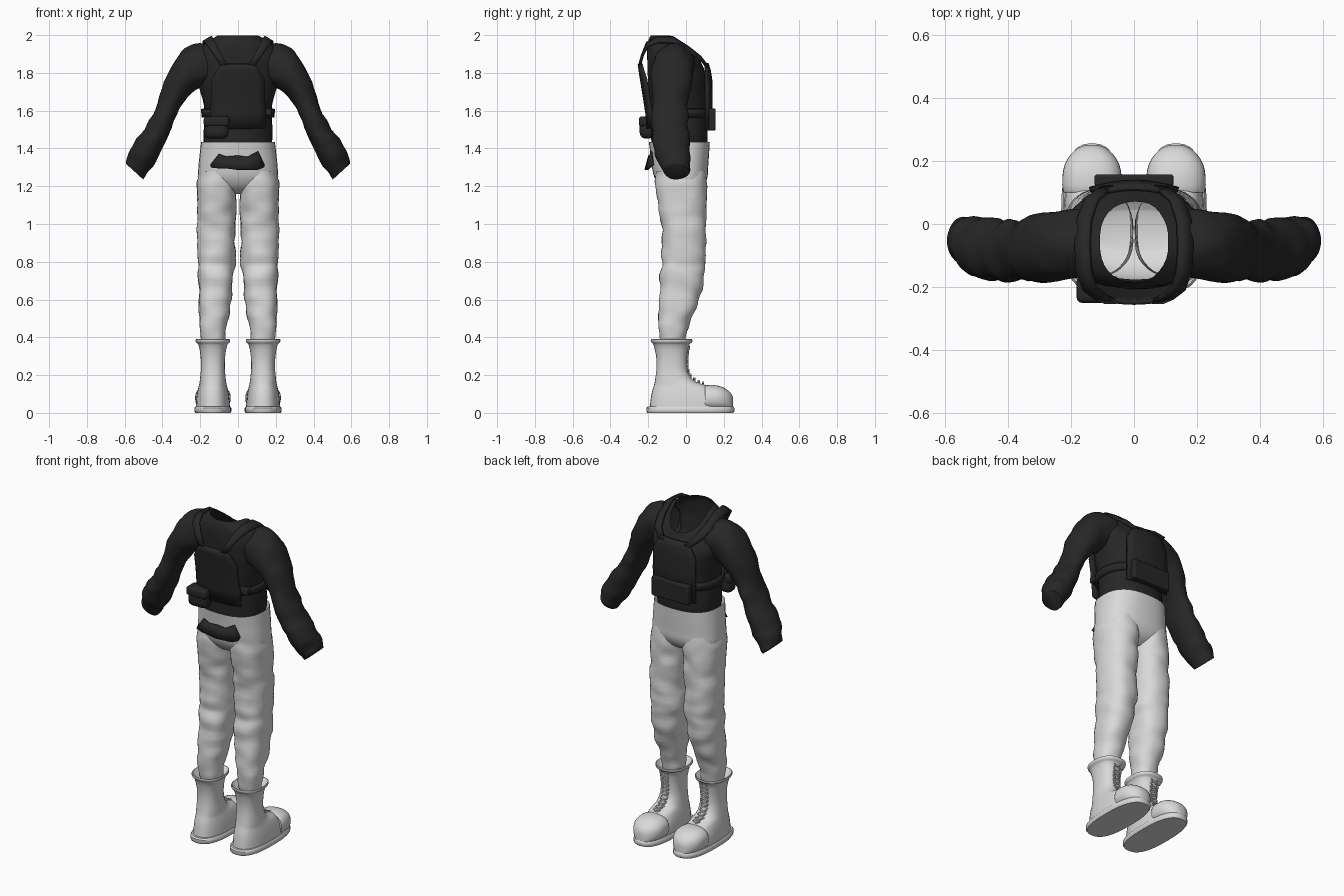
import bpy, bmesh, math
from mathutils import Vector, Matrix, noise

if "Cube" in bpy.data.objects:
    bpy.data.objects.remove(bpy.data.objects["Cube"])


def material(name, value):
    m = bpy.data.materials.new(name)
    m.diffuse_color = (value, value, value, 1)
    m.use_nodes = True
    m.node_tree.nodes["Principled BSDF"].inputs["Base Color"].default_value = m.diffuse_color
    return m


BLACK = material("black cloth", 0.02)
GREY = material("light grey cloth", 0.7)


def finish(bm, name, mat, mirror=False, solid=0, bevel=0, angle=40):
    bmesh.ops.recalc_face_normals(bm, faces=bm.faces)
    me = bpy.data.meshes.new(name)
    bm.to_mesh(me)
    bm.free()
    ob = bpy.data.objects.new(name, me)
    bpy.context.collection.objects.link(ob)
    me.materials.append(mat)
    bpy.ops.object.select_all(action='DESELECT')
    ob.select_set(True)
    bpy.context.view_layer.objects.active = ob
    bpy.ops.object.shade_smooth_by_angle(angle=math.radians(angle))
    if solid:
        s = ob.modifiers.new("thickness", 'SOLIDIFY')
        s.thickness, s.offset = solid, 0
    if bevel:
        b = ob.modifiers.new("soft edges", 'BEVEL')
        b.width, b.segments = bevel, 3
    if mirror:
        ob.modifiers.new("mirror", 'MIRROR')
    return ob


def ring(c, u, v, n=2.0, count=32):
    """Superellipse ring around c with half axes u and v."""
    c, u, v = Vector(c), Vector(u), Vector(v)
    pts = []
    for i in range(count):
        a = 2 * math.pi * i / count
        ca, sa = math.cos(a), math.sin(a)
        pts.append(c + u * math.copysign(abs(ca) ** (2 / n), ca)
                   + v * math.copysign(abs(sa) ** (2 / n), sa))
    return pts


def level(z, cx, rx, y0, y1, n=2.3, drop=0):
    """Horizontal ring; drop lowers the part towards +y."""
    pts = ring((cx, (y0 + y1) / 2, z), (rx, 0, 0), (0, (y1 - y0) / 2, 0), n)
    for p in pts:
        p.z -= drop * max(0, p.y + 0.07)
    return pts


def loft(name, rings, mat, sub=4, folds=0, cap0=False, cap1=False, **kw):
    """Skin the rings with a smooth spline, optionally with cloth folds."""
    dense = []
    for i in range(len(rings) - 1):
        a, b = rings[max(i - 1, 0)], rings[i]
        c, d = rings[i + 1], rings[min(i + 2, len(rings) - 1)]
        for s in range(sub):
            t = s / sub
            dense.append([q + 0.5 * t * ((r - p) + t * ((2 * p - 5 * q + 4 * r - w)
                          + t * (3 * (q - r) + w - p))) for p, q, r, w in zip(a, b, c, d)])
    dense.append(rings[-1])
    bm = bmesh.new()
    rows = []
    for pts in dense:
        mid = sum(pts, Vector()) / len(pts)
        rows.append([bm.verts.new(p + (p - mid).normalized() * folds
                     * noise.noise(Vector((p.x * 9, p.y * 9, p.z * 16)))) for p in pts])
    k = len(rows[0])
    for r0, r1 in zip(rows, rows[1:]):
        for j in range(k):
            bm.faces.new((r0[j], r0[(j + 1) % k], r1[(j + 1) % k], r1[j]))
    if cap0:
        bm.faces.new(rows[0])
    if cap1:
        bm.faces.new(rows[-1])
    return finish(bm, name, mat, **kw)


def strip(name, rows, mat, bend=0, solid=0.016, cols=8, **kw):
    """Sheet from rows of (centre x, y, z, half width, sideways tilt)."""
    bm = bmesh.new()
    grid = []
    for cx, y, z, w, tilt in rows:
        row = []
        for j in range(cols + 1):
            dx = w * (2 * j / cols - 1)
            row.append(bm.verts.new((cx + dx, y + bend * dx * dx, z + tilt * dx)))
        grid.append(row)
    for a, b in zip(grid, grid[1:]):
        for j in range(cols):
            bm.faces.new((a[j], a[j + 1], b[j + 1], b[j]))
    return finish(bm, name, mat, solid=solid, **kw)


def box(name, lo, hi, mat, bevel):
    lo, hi = Vector(lo), Vector(hi)
    bm = bmesh.new()
    bmesh.ops.create_cube(bm, size=1, matrix=Matrix.Translation((lo + hi) / 2)
                          @ Matrix.Diagonal((*(hi - lo), 1)))
    return finish(bm, name, mat, bevel=bevel)


# Shirt body with open neck
loft("shirt_body", [
    level(1.40, 0, .178, -.175, .105), level(1.45, 0, .183, -.182, .115),
    level(1.60, 0, .178, -.188, .115), level(1.72, 0, .205, -.198, .118),
    level(1.84, 0, .225, -.205, .115, 2.3, .4), level(1.92, 0, .21, -.205, .105, 2.3, .7),
    level(1.965, 0, .165, -.2, .088, 2.2, .8), level(1.998, 0, .11, -.185, .07, 2.2, .85),
], BLACK, folds=.006, angle=60)

# Sleeves: (x, z, in-plane half axis x and z, centre y, half depth)
arm = [(.15, 1.85, .02, .10, -.06, .105), (.21, 1.835, .035, .11, -.065, .115),
       (.272, 1.80, .045, .092, -.07, .112), (.335, 1.70, .056, .05, -.08, .10),
       (.382, 1.59, .055, .022, -.085, .095), (.437, 1.475, .063, .027, -.08, .095),
       (.50, 1.37, .066, .038, -.07, .095), (.535, 1.30, .054, .045, -.055, .075),
       (.545, 1.275, .046, .042, -.052, .066)]
loft("sleeve", [ring((x, y, z), (ux, 0, uz), (0, d, 0)) for x, z, ux, uz, y, d in arm],
     BLACK, folds=.014, cap1=True, mirror=True, angle=60)

# Trousers: hips and legs
loft("trouser_hips", [
    level(1.435, 0, .195, -.197, .126, 2.5), level(1.37, 0, .203, -.188, .122, 2.5),
    level(1.30, 0, .210, -.18, .117, 2.5), level(1.24, 0, .213, -.165, .112, 2.5),
    level(1.19, 0, .205, -.13, .085, 2.5), level(1.16, 0, .17, -.08, .04, 2.3),
], GREY, cap1=True, angle=60)
leg = [(1.28, .105, .099, -.16, .10), (1.2, .109, .106, -.158, .111),
       (1.1, .113, .104, -.145, .109), (1.0, .115, .102, -.132, .106),
       (.88, .115, .102, -.126, .103), (.80, .114, .1, -.128, .104),
       (.75, .117, .097, -.135, .097), (.65, .119, .09, -.14, .085),
       (.55, .124, .084, -.145, .05), (.45, .13, .071, -.145, .012),
       (.36, .134, .06, -.14, -.005)]
loft("trouser_leg", [level(*r) for r in leg], GREY, folds=.012, mirror=True, angle=60)

# Shirt tail showing at the seat of the trousers
bm = bmesh.new()
tail = [(-.143, 1.30, 1.315), (-.10, 1.295, 1.37), (-.06, 1.295, 1.357), (0, 1.287, 1.362),
        (.05, 1.288, 1.355), (.105, 1.287, 1.385), (.138, 1.30, 1.315)]
cols = [(bm.verts.new((x, -.216 + 1.2 * x * x, a)), bm.verts.new((x, -.196 + 1.2 * x * x, b)))
        for x, a, b in tail]
for (a, b), (c, d) in zip(cols, cols[1:]):
    bm.faces.new((a, c, d, b))
finish(bm, "shirt_tail", BLACK, solid=.008)

# Boots: shaft and foot, toe cap, sole, laces
BX = .133
boot = [(.35, .05, -.135, -.015), (.375, .078, -.17, .02), (.39, .088, -.182, .032),
        (.385, .092, -.187, .035), (.372, .088, -.182, .03), (.36, .076, -.172, .016),
        (.30, .065, -.158, .006), (.24, .063, -.156, .006), (.20, .066, -.16, .018),
        (.165, .07, -.165, .05), (.145, .074, -.17, .11), (.12, .08, -.178, .15),
        (.08, .087, -.186, .20), (.03, .09, -.192, .22)]
loft("boot_upper", [level(z, BX, r, a, b, 2.4) for z, r, a, b in boot], GREY,
     sub=2, mirror=True)
cap = [(.10, .088, .14), (.105, .093, .146), (.15, .094, .147), (.19, .086, .138),
       (.222, .066, .12), (.242, .042, .098), (.25, .02, .075)]
loft("boot_toe_cap", [ring((BX, y, (t + .01) / 2), (r, 0, 0), (0, 0, (t - .01) / 2), 2.4)
                      for y, r, t in cap], GREY, sub=2, cap0=True, cap1=True, mirror=True)
loft("boot_sole", [level(z, BX, r, a, b, 2.6) for z, r, a, b in
                   [(0, .093, -.205, .25), (.008, .098, -.21, .256),
                    (.026, .098, -.21, .256), (.034, .092, -.203, .25)]],
     GREY, sub=1, cap0=True, cap1=True, mirror=True)
bm = bmesh.new()
lace = [(.345, .014), (.32, .009), (.295, .008), (.27, .007), (.245, .008), (.22, .013),
        (.195, .024), (.175, .043), (.16, .068), (.152, .09)]
for i, (z, y) in enumerate(lace):
    for tilt in (-.45, .45):
        bmesh.ops.create_cube(bm, size=1, matrix=Matrix.Translation((BX, y, z))
                              @ Matrix.Rotation(tilt, 4, 'Y') @ Matrix.Diagonal((.045, .012, .007, 1)))
finish(bm, "boot_laces", GREY, mirror=True)

# Vest panels on both sides, with shoulder straps and belt
strip("vest_rear_panel", [(0, -.248, 1.848, .09, 0), (0, -.243, 1.81, .115, 0),
                          (0, -.236, 1.765, .14, 0), (0, -.222, 1.68, .14, 0),
                          (0, -.208, 1.59, .145, 0), (0, -.2, 1.505, .145, 0)], BLACK, bend=1.2)
strip("vest_chest_panel", [(0, .112, 1.85, .09, 0), (0, .124, 1.81, .115, 0),
                           (0, .131, 1.765, .14, 0), (0, .133, 1.65, .14, 0),
                           (0, .13, 1.495, .14, 0)], BLACK, bend=-1.2)
strip("shoulder_strap", [(.075, -.245, 1.84, .02, 0), (.105, -.232, 1.89, .02, 0),
                         (.14, -.205, 1.95, .021, -.4), (.158, -.15, 1.977, .022, -.6),
                         (.163, -.07, 1.975, .022, -.6), (.158, .01, 1.925, .022, -.5),
                         (.135, .075, 1.88, .021, -.2), (.085, .115, 1.83, .02, 0)],
      BLACK, cols=2, mirror=True)
loft("belt", [level(1.565, 0, .187, -.2, .125), level(1.61, 0, .19, -.202, .126)],
     BLACK, sub=1, solid=.012)

# Pouches
box("chest_pouch", (-.125, .12, 1.495), (.125, .157, 1.612), BLACK, .008)
box("belt_pouch", (-.178, -.245, 1.452), (-.05, -.165, 1.56), BLACK, .03)
box("belt_pouch_flap", (-.182, -.25, 1.515), (-.046, -.165, 1.57), BLACK, .018)
box("belt_buckle", (.12, -.17, 1.575), (.178, -.13, 1.612), BLACK, .006)
